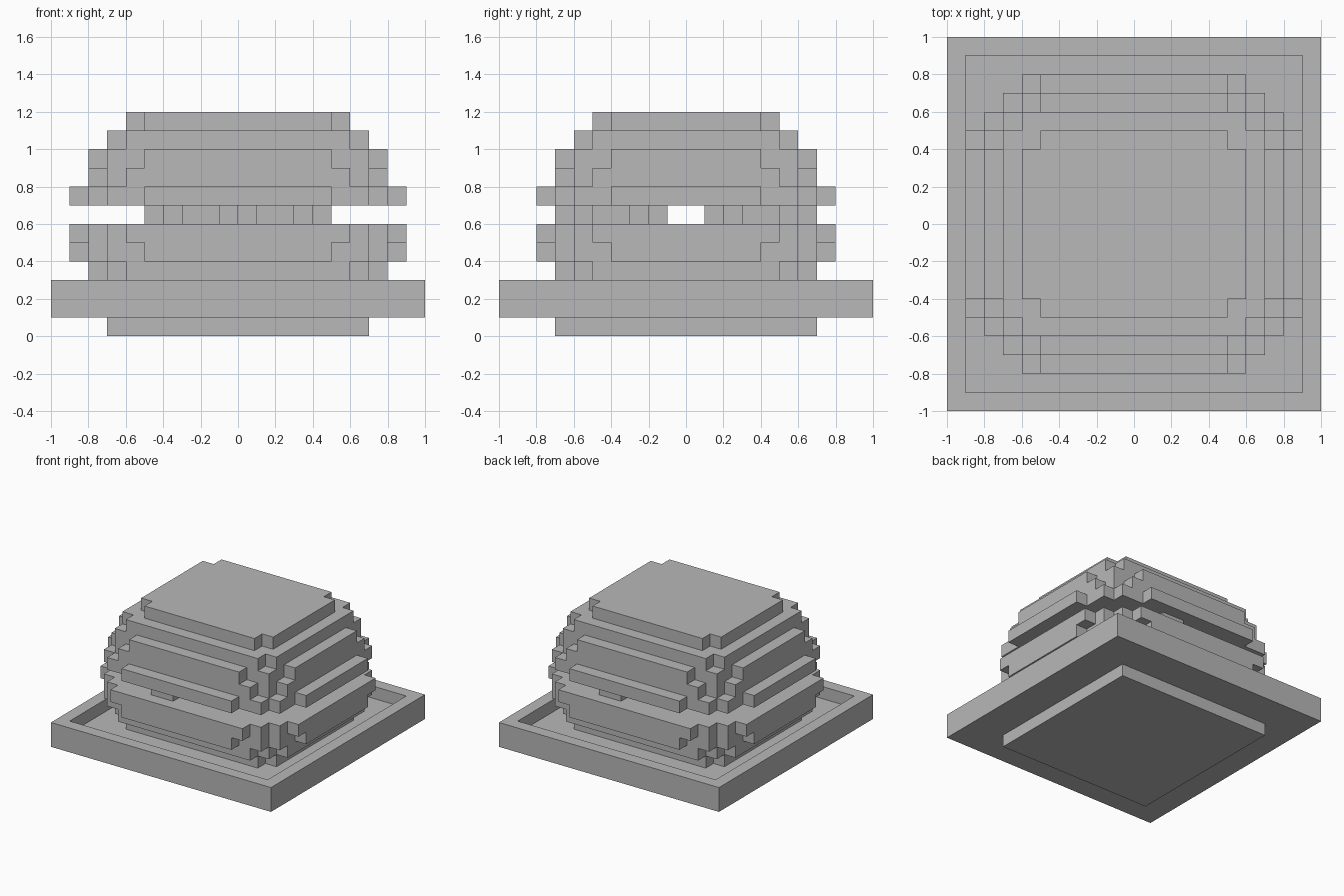
import bpy
import bmesh

default_cube = bpy.data.objects.get("Cube")
if default_cube:
    bpy.data.objects.remove(default_cube, do_unlink=True)

UNIT = 0.1  # edge of one block

grey = bpy.data.materials.new("plain grey")
grey.use_nodes = True
colour = (0.48, 0.48, 0.48, 1)
grey.diffuse_color = colour
grey.node_tree.nodes["Principled BSDF"].inputs["Base Color"].default_value = colour


def stepped_outline(steps):
    """Closed outline from one quadrant's (half width, half depth) steps."""
    quarter = []
    for i, (x, y) in enumerate(steps):
        if i:
            quarter.append((steps[i - 1][0], y))
        quarter.append((x, y))
    right = quarter + [(x, -y) for x, y in reversed(quarter)]
    return right + [(-x, -y) for x, y in right]


def add_layer(bm, steps, bottom, top, centre=(0, 0)):
    """Add a stepped prism to bm and return its top face."""
    outline = [(x + centre[0], y + centre[1]) for x, y in stepped_outline(steps)]
    low, high = ([bm.verts.new((x * UNIT, y * UNIT, z * UNIT)) for x, y in outline]
                 for z in (bottom, top))
    count = len(outline)
    for i in range(count):
        j = (i + 1) % count
        bm.faces.new((low[j], low[i], high[i], high[j]))
    bm.faces.new(low)
    return bm.faces.new(high[::-1])


def finish(name, bm):
    bmesh.ops.recalc_face_normals(bm, faces=bm.faces[:])
    mesh = bpy.data.meshes.new(name)
    bm.to_mesh(mesh)
    bm.free()
    mesh.materials.append(grey)
    obj = bpy.data.objects.new(name, mesh)
    bpy.context.collection.objects.link(obj)


def stack(name, layers, bottom):
    """One-block-high layers piled up from the given level."""
    bm = bmesh.new()
    for level, steps in enumerate(layers, bottom):
        add_layer(bm, steps, level, level + 1)
    finish(name, bm)


# Square foot under the plate
stack("plate_foot", [[(7, 7)]], 0)

# Plate with a sunken floor and a raised rim
bm = bmesh.new()
floor = add_layer(bm, [(10, 10)], 1, 3)
bmesh.ops.recalc_face_normals(bm, faces=bm.faces[:])
bmesh.ops.inset_region(bm, faces=[floor], thickness=UNIT, use_even_offset=True)
sunk = bmesh.ops.extrude_discrete_faces(bm, faces=[floor])["faces"][0]
bmesh.ops.translate(bm, verts=sunk.verts[:], vec=(0, 0, -UNIT))
finish("plate", bm)

# Layer outlines shared by both bun halves
small = [(6, 6), (7, 5)]
medium = [(6, 7), (7, 6), (8, 5)]
wide = [(5, 8), (7, 7), (8, 6), (9, 4)]
widest = [(6, 8), (7, 7), (8, 6), (9, 5)]

stack("bottom_bun", [small, medium, wide, widest], 2)

# Two round slices holding the top half up
for name, centre in (("front_slice", (-2, -4)), ("back_slice", (2, 4))):
    bm = bmesh.new()
    add_layer(bm, [(1, 3), (2, 2), (3, 1)], 6, 7, centre)
    finish(name, bm)

# Domed top half
shoulder = [(5, 7), (7, 6), (8, 4)]
crown = [(5, 5), (6, 4)]
stack("top_bun", [wide, medium, shoulder, small, crown], 7)
